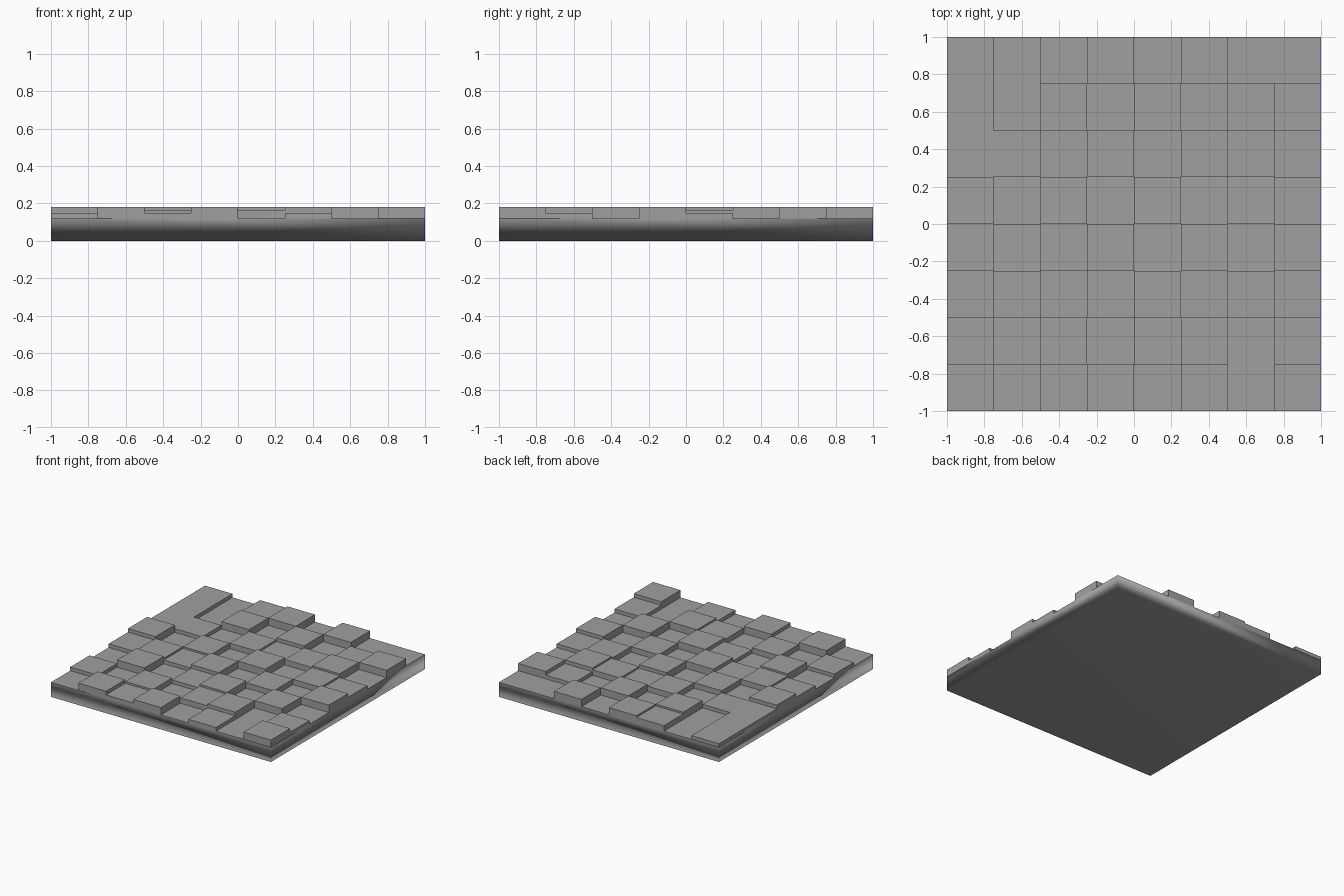
import bpy
import bmesh
from mathutils import Matrix, Vector

default_cube = bpy.data.objects.get("Cube")
if default_cube:
    bpy.data.objects.remove(default_cube, do_unlink=True)

SLAB_TOP = 0.12
TILE = 0.25
LEVELS = {"L": 0.12, "M": 0.15, "U": 0.165, "H": 0.18}

# Tile heights, front row first, each row running from -x to +x
ROWS = [
    "LHMHLMLH",
    "MLULUHLM",
    "LHLMHLHL",
    "MUMHLULH",
    "HLULHLUM",
    "MMLUMUHL",
    "MLHLHLMH",
    "MLUHLHLL",
]

stone = bpy.data.materials.new("stone grey")
stone.use_nodes = True
grey = (0.35, 0.35, 0.35, 1)
stone.diffuse_color = grey
for node in stone.node_tree.nodes:
    if node.type == "BSDF_PRINCIPLED":
        node.inputs["Base Color"].default_value = grey


def add_box(bm, low, high):
    """Add a box between two opposite corners."""
    low, high = Vector(low), Vector(high)
    matrix = Matrix.Translation((low + high) / 2) @ Matrix.Diagonal((*(high - low), 1))
    bmesh.ops.create_cube(bm, size=1, matrix=matrix)


def finish(bm, name):
    """Turn the bmesh into a named, coloured object."""
    mesh = bpy.data.meshes.new(name)
    bm.to_mesh(mesh)
    bm.free()
    mesh.materials.append(stone)
    obj = bpy.data.objects.new(name, mesh)
    bpy.context.collection.objects.link(obj)
    return obj


# Base slab: smooth sides blending into the underside, crisp upper rim
bm = bmesh.new()
add_box(bm, (-1, -1, 0), (1, 1, SLAB_TOP))
for face in bm.faces:
    face.smooth = True
for edge in bm.edges:
    if all(v.co.z > SLAB_TOP / 2 for v in edge.verts):
        edge.smooth = False
slab = finish(bm, "base_slab")
weighted = slab.modifiers.new("soft underside", "WEIGHTED_NORMAL")
weighted.mode = "FACE_AREA"
weighted.keep_sharp = True

# Raised paving tiles, one strip of blocks per row
for j, row in enumerate(ROWS):
    bm = bmesh.new()
    for i, level in enumerate(row):
        if level != "L":
            x, y = i * TILE - 1, j * TILE - 1
            add_box(bm, (x, y, SLAB_TOP), (x + TILE, y + TILE, LEVELS[level]))
    finish(bm, f"paving_tiles_row_{j + 1}")
